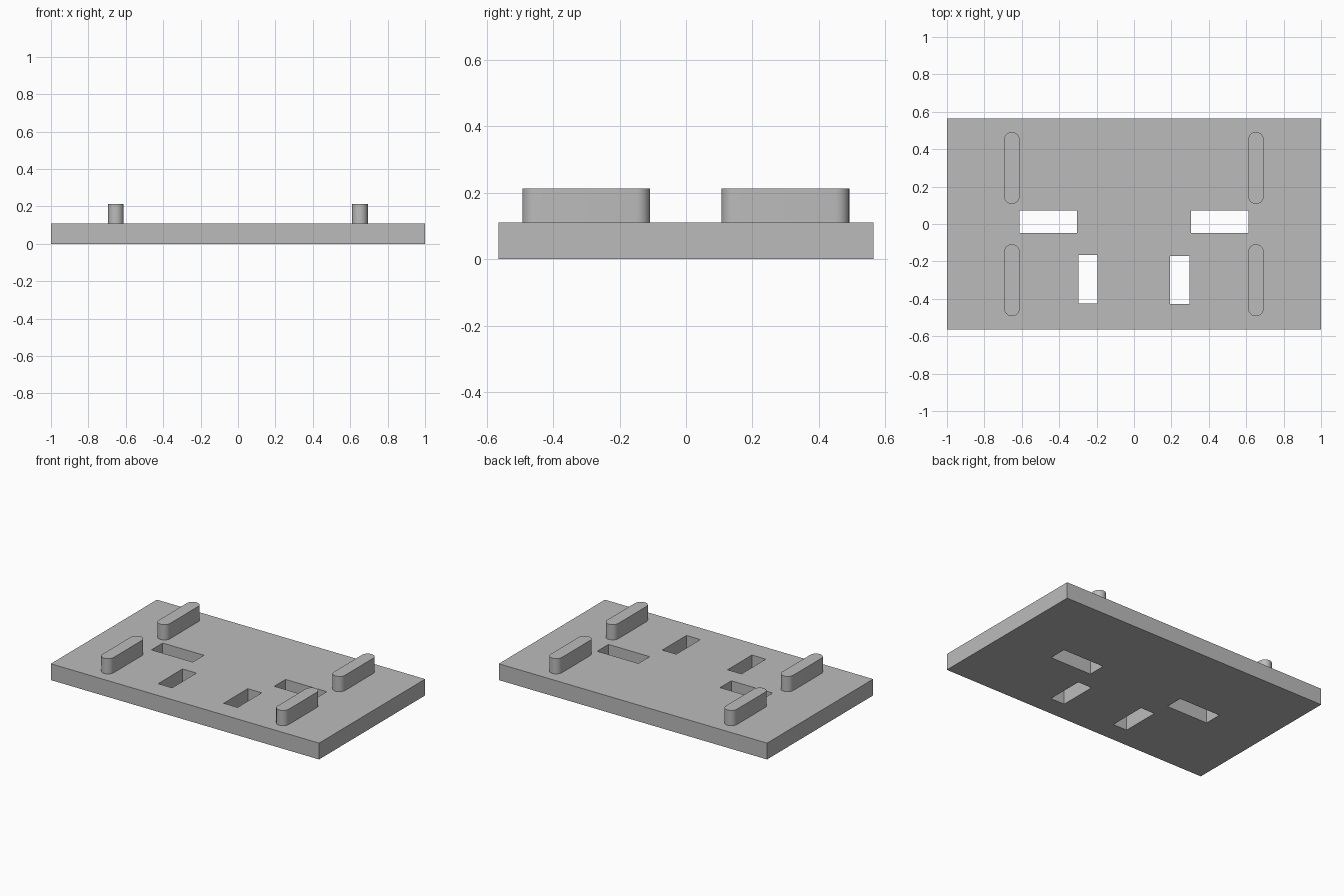
import bpy, bmesh
from math import sin, cos, pi, radians

if "Cube" in bpy.data.objects:
    bpy.data.objects.remove(bpy.data.objects["Cube"])

grey = bpy.data.materials.new("plain_grey")
grey.use_nodes = True
colour = (0.5, 0.5, 0.5, 1)
grey.diffuse_color = colour
grey.node_tree.nodes["Principled BSDF"].inputs["Base Color"].default_value = colour

PLATE_TOP = 0.11
PEG_TOP = 0.213


def prism(name, outline, z0, z1):
    """Extrude a counter-clockwise outline upward from z0 to z1."""
    bm = bmesh.new()
    base = bm.faces.new([bm.verts.new((x, y, z0)) for x, y in outline])
    new = bmesh.ops.extrude_face_region(bm, geom=[base], use_keep_orig=True)["geom"]
    top = [v for v in new if isinstance(v, bmesh.types.BMVert)]
    bmesh.ops.translate(bm, verts=top, vec=(0, 0, z1 - z0))
    bmesh.ops.recalc_face_normals(bm, faces=bm.faces)
    mesh = bpy.data.meshes.new(name)
    bm.to_mesh(mesh)
    bm.free()
    mesh.materials.append(grey)
    obj = bpy.data.objects.new(name, mesh)
    bpy.context.collection.objects.link(obj)
    return obj


def rectangle(x0, x1, y0, y1):
    return [(x0, y0), (x1, y0), (x1, y1), (x0, y1)]


def stadium(cx, y0, y1, r, steps=12):
    """Rounded-end slot outline running along y."""
    ends = ((y1 - r, 0), (y0 + r, pi))
    return [(cx + r * cos(a + pi * i / steps), cy + r * sin(a + pi * i / steps))
            for cy, a in ends for i in range(steps + 1)]


def activate(obj):
    bpy.ops.object.select_all(action='DESELECT')
    obj.select_set(True)
    bpy.context.view_layer.objects.active = obj


# Base plate with four through slots
plate = prism("base_plate", rectangle(-1, 1, -0.565, 0.565), 0, PLATE_TOP)
slots = {
    "right_wide_slot": (-0.612, -0.304, -0.048, 0.072),
    "left_wide_slot": (0.304, 0.612, -0.048, 0.072),
    "right_long_slot": (-0.298, -0.194, -0.425, -0.165),
    "left_long_slot": (0.192, 0.296, -0.427, -0.17),
}
for name, bounds in slots.items():
    cutter = prism(name, rectangle(*bounds), -0.1, PLATE_TOP + 0.1)
    cutter.hide_render = True
    cut = plate.modifiers.new(name, 'BOOLEAN')
    cut.operation = 'DIFFERENCE'
    cut.solver = 'EXACT'
    cut.object = cutter
    activate(plate)
    bpy.ops.object.modifier_apply(modifier=name)
    bpy.data.objects.remove(cutter)

# Four rounded locating pegs, set on the plate
for side, x in (("right", -0.653), ("left", 0.652)):
    for end, y0, y1 in (("front", -0.493, -0.108), ("back", 0.107, 0.492)):
        peg = prism(f"{end}_{side}_peg", stadium(x, y0, y1, 0.042), PLATE_TOP, PEG_TOP)
        activate(peg)
        bpy.ops.object.shade_smooth_by_angle(angle=radians(30))
